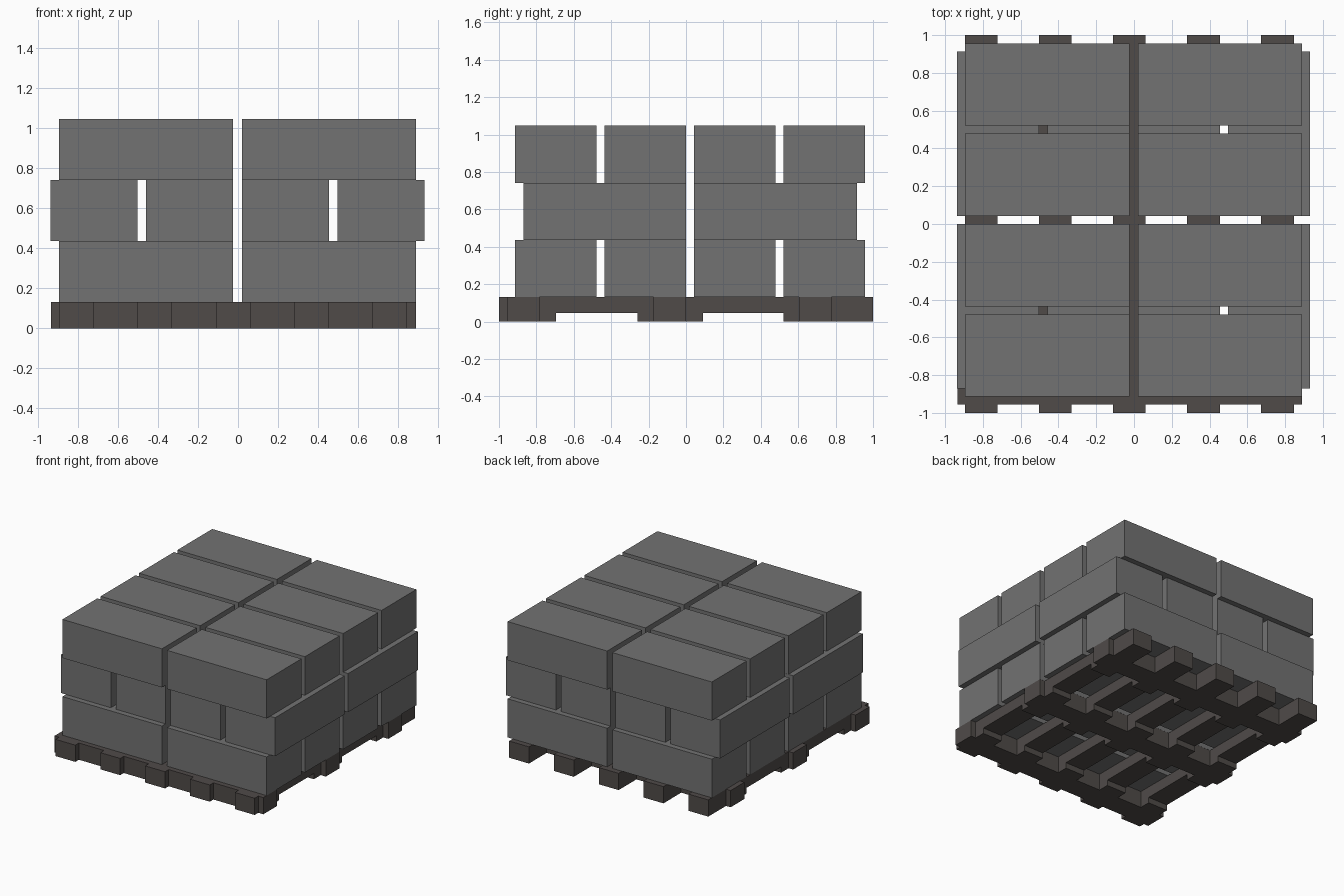
import bpy
import bmesh

if "Cube" in bpy.data.objects:
    bpy.data.objects.remove(bpy.data.objects["Cube"])


def material(name, rgb):
    m = bpy.data.materials.new(name)
    m.diffuse_color = (*rgb, 1)
    m.use_nodes = True
    m.node_tree.nodes["Principled BSDF"].inputs["Base Color"].default_value = m.diffuse_color
    return m


BLOCK = material("grey concrete", (0.17, 0.17, 0.17))
WOOD = material("dark brown wood", (0.08, 0.07, 0.066))


def finish(name, bm, mat):
    bmesh.ops.recalc_face_normals(bm, faces=bm.faces)
    me = bpy.data.meshes.new(name)
    bm.to_mesh(me)
    bm.free()
    me.materials.append(mat)
    ob = bpy.data.objects.new(name, me)
    bpy.context.collection.objects.link(ob)


def box(name, x, y, z, mat):
    bm = bmesh.new()
    bmesh.ops.create_cube(bm, size=1)
    for v in bm.verts:
        for i, r in enumerate((x, y, z)):
            v.co[i] = r[0] if v.co[i] < 0 else r[1]
    finish(name, bm, mat)


def runner(name, x0, x1, profile):
    # Extrude a side profile (y, z) along x
    bm = bmesh.new()
    face = bm.faces.new([bm.verts.new((x0, y, z)) for y, z in profile])
    out = bmesh.ops.extrude_face_region(bm, geom=[face])["geom"]
    for v in out:
        if isinstance(v, bmesh.types.BMVert):
            v.co.x = x1
    finish(name, bm, mat=WOOD)


TOP = 0.132
SHORT, LONG, STEP = 0.435, 0.87, 0.305

# Pallet: five notched runners along y
side = [(-1, 0), (-0.695, 0), (-0.695, 0.045), (-0.26, 0.045), (-0.26, 0),
        (0.09, 0), (0.09, 0.045), (0.52, 0.045), (0.52, 0), (1, 0),
        (1, TOP), (-1, TOP)]
for i in range(5):
    x = -0.895 + 0.392 * i
    runner(f"pallet_runner_{i}", x, x + 0.173, side)

# Pallet: three cross boards along x
for i in range(3):
    y = -0.955 + 0.78 * i
    box(f"pallet_cross_board_{i}", (-0.935, 0.89), (y, y + 0.173), (0, TOP), WOOD)

# Three layers of blocks, the middle one turned by ninety degrees
for layer in range(3):
    z = (TOP + STEP * layer, TOP + STEP * (layer + 1))
    turned = layer == 1
    if turned:
        xs, ys = (-0.937, -0.459, 0.02, 0.498), (-0.87, 0.043)
        w, d = SHORT, LONG
    else:
        xs, ys = (-0.895, 0.02), (-0.914, -0.436, 0.043, 0.521)
        w, d = LONG, SHORT
    for i, x in enumerate(xs):
        for j, y in enumerate(ys):
            box(f"block_{layer}_{i}_{j}", (x, x + w), (y, y + d), z, BLOCK)
